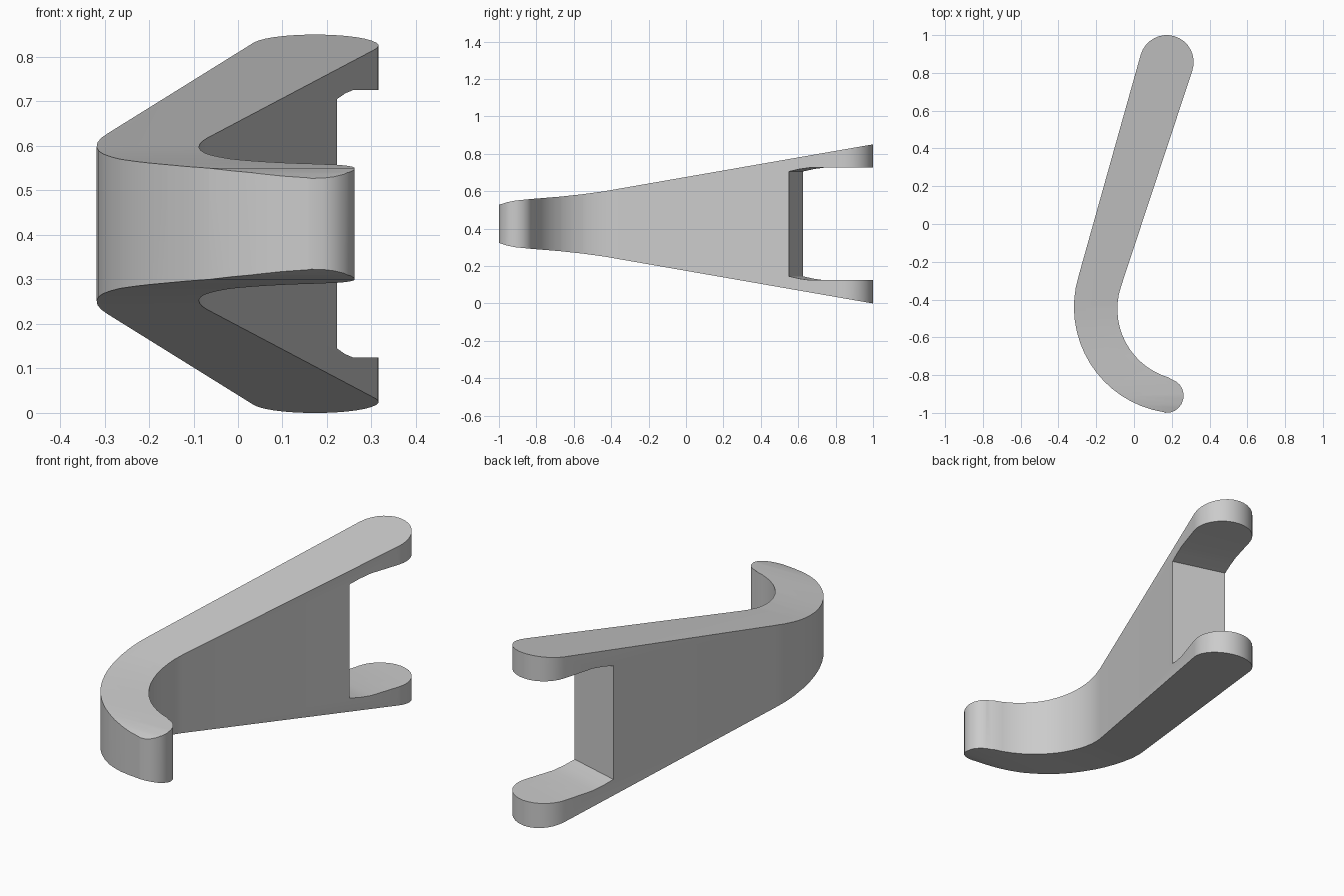
import bpy, bmesh
from math import sin, cos, radians
from mathutils import Vector

cube = bpy.data.objects.get("Cube")
if cube:
    bpy.data.objects.remove(cube, do_unlink=True)

MID = 0.425  # height of the symmetry plane


def arc(cx, cy, r, start, end, steps):
    angles = [radians(start + (end - start) * i / steps) for i in range(steps + 1)]
    return [(cx + r * cos(a), cy + r * sin(a)) for a in angles]


def prism(name, points, u, v, w, depth, origin=(0, 0, MID)):
    """Extrude a profile drawn in the u, v plane by depth both ways along w."""
    u, v, w, origin = (Vector(t) for t in (u, v, w, origin))
    bm = bmesh.new()
    base = [bm.verts.new(origin + u * a + v * b - w * depth) for a, b in points]
    face = bm.faces.new(base)
    moved = bmesh.ops.extrude_face_region(bm, geom=[face])["geom"]
    bmesh.ops.translate(bm, vec=w * depth * 2,
                        verts=[g for g in moved if isinstance(g, bmesh.types.BMVert)])
    bmesh.ops.recalc_face_normals(bm, faces=bm.faces)
    mesh = bpy.data.meshes.new(name)
    bm.to_mesh(mesh)
    bm.free()
    obj = bpy.data.objects.new(name, mesh)
    bpy.context.collection.objects.link(obj)
    return obj


def combine(target, cutter, operation):
    mod = target.modifiers.new(operation, "BOOLEAN")
    mod.operation, mod.object, mod.solver = operation, cutter, "EXACT"
    bpy.ops.object.select_all(action="DESELECT")
    bpy.context.view_layer.objects.active = target
    target.select_set(True)
    bpy.ops.object.modifier_apply(modifier=mod.name)
    bpy.data.objects.remove(cutter, do_unlink=True)


def mirrored(half_profile):
    return half_profile + [(a, -b) for a, b in reversed(half_profile)]


# Plan outline: fork cap, outer bend, tip cap, inner bend
outline = (arc(0.173, 0.857, 0.143, -18, 164, 16)
           + arc(0.245, -0.44, 0.563, 163, 261, 16)
           + arc(0.172, -0.909, 0.091, -95, 75, 10)
           + arc(0.29, -0.45, 0.378, 254, 162, 14))
lever = prism("hook_lever", outline, (1, 0, 0), (0, 1, 0), (0, 0, 1), 0.6)

# Side taper, widening towards the fork
taper = mirrored([(-1.05, 0.085), (-1, 0.102), (-0.96, 0.115), (-0.91, 0.125),
                  (-0.83, 0.133), (-0.67, 0.146), (-0.55, 0.159), (-0.44, 0.174),
                  (1.05, 0.434)])
combine(lever, prism("taper_cutter", taper, (0, 1, 0), (0, 0, 1), (1, 0, 0), 1), "INTERSECT")

# Fork slot, square to the arm
slot = mirrored([(0, 0.28), (0.06, 0.293), (0.12, 0.301), (0.8, 0.301)])
combine(lever, prism("slot_cutter", slot, (0.274, 0.962, 0), (0, 0, 1),
                     (0.962, -0.274, 0), 0.6, (0.221, 0.55, MID)), "DIFFERENCE")

# Plain grey finish
grey = bpy.data.materials.new("plain grey")
grey.use_nodes = True
color = (0.6, 0.6, 0.6, 1)
grey.diffuse_color = color
grey.node_tree.nodes["Principled BSDF"].inputs["Base Color"].default_value = color
lever.data.materials.clear()
lever.data.materials.append(grey)
for poly in lever.data.polygons:
    poly.material_index = 0
bpy.ops.object.shade_smooth_by_angle(angle=radians(30))
